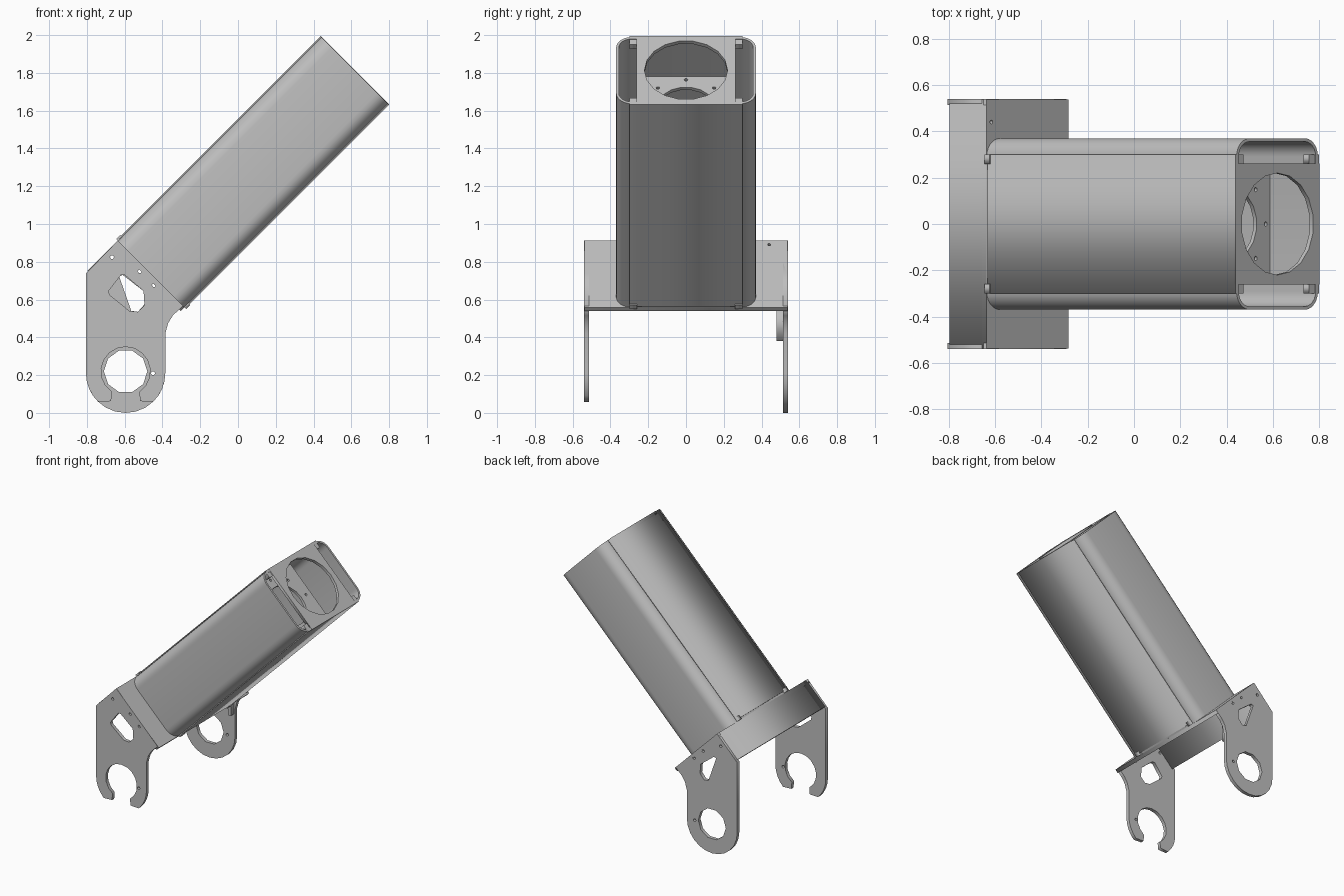
import bpy
from math import cos, sin, radians, sqrt
from mathutils import Matrix, Vector

if "Cube" in bpy.data.objects:
    bpy.data.objects.remove(bpy.data.objects["Cube"], do_unlink=True)

grey = bpy.data.materials.new("silver_grey")
grey.use_nodes = True
colour = (0.52, 0.52, 0.52, 1)
grey.diffuse_color = colour
grey.node_tree.nodes["Principled BSDF"].inputs["Base Color"].default_value = colour


def frame(x, y, z, origin):
    m = Matrix((x, y, z)).transposed().to_4x4()
    m.translation = origin
    return m


# Tilted frame: u across, v through the depth, w along the tube
S = sqrt(0.5)
TUBE = frame((0, 1, 0), (-S, 0, S), (S, 0, S), (-0.46, 0, 0.735))
LENGTH = 1.525
HALF_W, HALF_D = 0.37, 0.249


def side_frame(y):
    return frame((1, 0, 0), (0, 0, 1), (0, -1, 0), (0, y, 0))


def arc(cx, cy, r, start, end, steps):
    angles = [radians(start + (end - start) * i / steps) for i in range(steps + 1)]
    return [(cx + r * cos(a), cy + r * sin(a)) for a in angles]


def circle(cx, cy, r, sides):
    return arc(cx, cy, r, 0, 360, sides)[:-1]


def rounded(hw, hd, r, steps=6):
    pts = []
    for i, (sx, sy) in enumerate(((1, 1), (-1, 1), (-1, -1), (1, -1))):
        pts += arc(sx * (hw - r), sy * (hd - r), r, i * 90, i * 90 + 90, steps)
    return pts


def plate(name, outlines, low, high, matrix):
    """Extruded flat profile; outlines after the first are holes."""
    curve = bpy.data.curves.new(name, 'CURVE')
    curve.dimensions = '2D'
    curve.fill_mode = 'BOTH'
    curve.extrude = (high - low) / 2
    for pts in outlines:
        spline = curve.splines.new('POLY')
        spline.points.add(len(pts) - 1)
        for p, (x, y) in zip(spline.points, pts):
            p.co = (x, y, 0, 1)
        spline.use_cyclic_u = True
    temp = bpy.data.objects.new(name + "_curve", curve)
    bpy.context.collection.objects.link(temp)
    bpy.context.view_layer.update()
    mesh = bpy.data.meshes.new_from_object(temp.evaluated_get(bpy.context.evaluated_depsgraph_get()))
    bpy.data.objects.remove(temp, do_unlink=True)
    mesh.transform(matrix @ Matrix.Translation((0, 0, (low + high) / 2)))
    mesh.materials.clear()
    mesh.materials.append(grey)
    obj = bpy.data.objects.new(name, mesh)
    bpy.context.collection.objects.link(obj)
    return obj


def box(name, u0, u1, v0, v1, w0, w1, matrix=TUBE):
    return plate(name, [[(u0, v0), (u1, v0), (u1, v1), (u0, v1)]], w0, w1, matrix)


# Hollow tube with rounded corners
tube = plate("tube_shell", [rounded(HALF_W, HALF_D, 0.08),
                            rounded(HALF_W - 0.014, HALF_D - 0.014, 0.066)], 0, LENGTH, TUBE)
bpy.ops.object.select_all(action='DESELECT')
tube.select_set(True)
bpy.context.view_layer.objects.active = tube
bpy.ops.object.shade_smooth_by_angle(angle=radians(40))

# Thin covers on the two wide faces, with locating tabs at both ends
for side, label in ((1, "upper"), (-1, "lower")):
    v0, v1 = sorted((side * HALF_D, side * (HALF_D + 0.007)))
    box(label + "_cover", -0.3, 0.3, v0, v1, 0.012, LENGTH)
    for u in (-0.28, 0.28):
        t0, t1 = sorted((side * 0.235, side * 0.262))
        box(label + "_base_tab", u - 0.02, u + 0.02, t0, t1, 0, 0.03)
        box(label + "_end_tab", u - 0.02, u + 0.02, min(side * 0.2, side * 0.24),
            max(side * 0.2, side * 0.24), LENGTH - 0.04, LENGTH - 0.005)

# End plate with its large round opening
end_profile = [(-0.262, -0.256), (0.262, -0.256), (0.262, 0.256), (-0.262, 0.256)]
plate("end_plate", [end_profile, circle(0, 0, 0.22, 18)], LENGTH - 0.02, LENGTH + 0.002, TUBE)

# Inner mounting plate with centre bore and screw holes
inner_profile = [(-0.262, -0.235), (0.262, -0.235), (0.262, 0.235), (-0.262, 0.235)]
screws = [circle(0.21 * cos(radians(a)), 0.21 * sin(radians(a)), 0.01, 6) for a in range(0, 360, 45)]
plate("inner_plate", [inner_profile, circle(0, 0, 0.155, 18)] + screws,
      LENGTH - 0.3, LENGTH - 0.28, TUBE)

# Bracket: base plate and rear flange between the arms
base_profile = [(-0.538, -0.25), (0.538, -0.25), (0.538, 0.25), (-0.538, 0.25)]
plate("bracket_base", [base_profile, circle(0.44, 0.22, 0.009, 6)], -0.028, 0, TUBE)
box("bracket_flange", -0.52, 0.52, 0.226, 0.25, -0.225, -0.02)

# Arms: shared upper outline, closed ring at the back, open hook at the front
CX, CZ, R = -0.595, 0.21, 0.21
crown = [(-0.292, 0.567), (-0.637, 0.912), (-0.805, 0.738)]
neck = [(-0.385, 0.42), (-0.37, 0.475), (-0.345, 0.515)]
pin_holes = [circle(x, z, 0.011, 6) for x, z in
             ((-0.667, 0.825), (-0.52, 0.75), (-0.445, 0.677), (-0.45, 0.21))]

ring = crown + arc(CX, CZ, R, 180, 360, 12) + neck
triangle = [(-0.63, 0.725), (-0.61, 0.73), (-0.5, 0.645), (-0.495, 0.575),
            (-0.53, 0.535), (-0.565, 0.54)]
plate("back_arm", [ring, circle(CX, 0.22, 0.115, 10), triangle] + pin_holes,
      -0.013, 0.013, side_frame(0.527))

hook = (crown + arc(CX, CZ, R, 180, 226, 4) + [(-0.672, 0.062)]
        + arc(CX, 0.22, 0.13, 236, -56, 14) + [(-0.518, 0.062)]
        + arc(CX, CZ, R, 314, 360, 4) + neck)
window = [(-0.685, 0.645), (-0.62, 0.73), (-0.6, 0.73), (-0.5, 0.645),
          (-0.495, 0.57), (-0.53, 0.535), (-0.575, 0.54), (-0.68, 0.625)]
plate("front_arm", [hook, window] + pin_holes, -0.013, 0.013, side_frame(-0.527))

# Small stop tab inside the back arm
box("stop_tab", -0.42, -0.395, 0.38, 0.56, -0.018, 0.018, side_frame(0.498))
